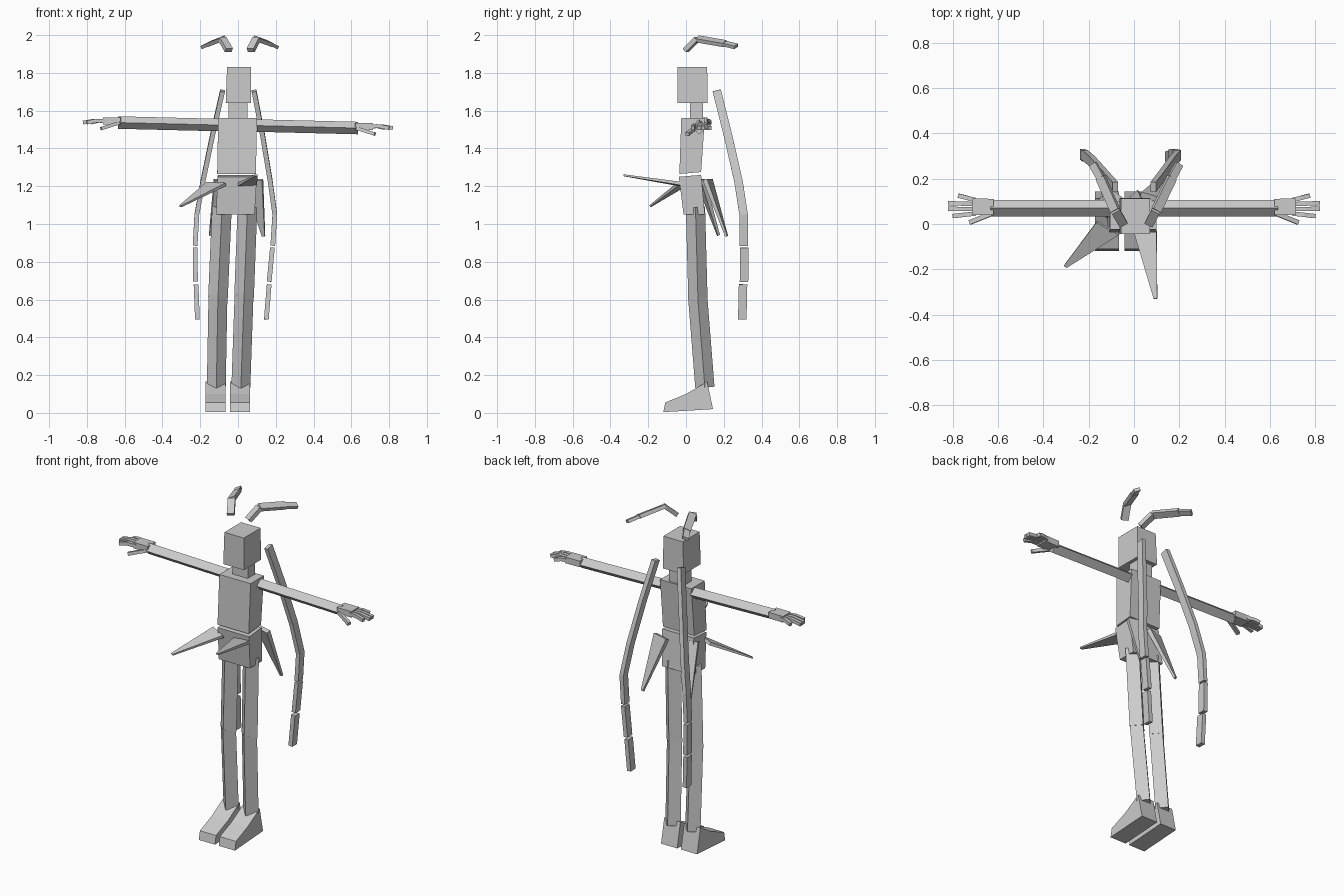
import bpy, bmesh
from mathutils import Vector as V

if "Cube" in bpy.data.objects:
    bpy.data.objects.remove(bpy.data.objects["Cube"])

grey = bpy.data.materials.new("plain grey")
grey.diffuse_color = (0.6, 0.6, 0.6, 1)
grey.use_nodes = True
grey.node_tree.nodes["Principled BSDF"].inputs["Base Color"].default_value = grey.diffuse_color


def loft(name, rings):
    """Skin a list of equal-length rings and cap both ends."""
    bm = bmesh.new()
    vr = [[bm.verts.new(p) for p in r] for r in rings]
    n = len(vr[0])
    for a, b in zip(vr, vr[1:]):
        for i in range(n):
            j = (i + 1) % n
            bm.faces.new((a[i], a[j], b[j], b[i]))
    bm.faces.new(vr[0][::-1])
    bm.faces.new(vr[-1])
    bmesh.ops.recalc_face_normals(bm, faces=bm.faces)
    me = bpy.data.meshes.new(name)
    bm.to_mesh(me)
    bm.free()
    me.materials.append(grey)
    ob = bpy.data.objects.new(name, me)
    bpy.context.collection.objects.link(ob)
    return ob


def rect(x0, x1, y0, y1, z, dz=0):
    """Level rectangle; dz lifts its back edge."""
    return [(x0, y0, z), (x1, y0, z), (x1, y1, z + dz), (x0, y1, z + dz)]


def bar(name, path, w, h, side, diamond=False):
    """Four-sided bar along a path; w is measured along the side direction."""
    path = [V(p) for p in path]
    rings = []
    for i, p in enumerate(path):
        t = (path[min(i + 1, len(path) - 1)] - path[max(i - 1, 0)]).normalized()
        s = V(side)
        s = (s - t * s.dot(t)).normalized() * w / 2
        u = t.cross(s).normalized() * h / 2
        rings.append([p + s, p + u, p - s, p - u] if diamond
                     else [p + s + u, p - s + u, p - s - u, p + s - u])
    return loft(name, rings)


# Head, neck and torso
loft("head", [rect(-.065, .07, -.045, .115, 1.64), rect(-.058, .07, -.045, .112, 1.83)])
loft("neck", [rect(-.05, .05, .02, .09, 1.55), rect(-.05, .05, .02, .09, 1.64)])
loft("chest", [rect(-.11, .095, -.035, .08, 1.265, .01), rect(-.105, .10, -.025, .10, 1.56)])
loft("pelvis", [rect(-.117, .088, -.013, .10, 1.05), rect(-.107, .10, -.038, .08, 1.25, .01)])

# Arms and hands: (side, shoulder height, wrist height)
for tag, s, za, zb in (("left", -1, 1.524, 1.537), ("right", 1, 1.521, 1.508)):
    bar(tag + "_arm", [(s * .10, .07, za), (s * .635, .07, zb)], .072, .066, (0, 1, 0), True)
    zp = zb + .008
    bar(tag + "_palm", [(s * .62, .075, zp), (s * .715, .077, zp)], .072, .036, (0, 1, 0))
    fingers = [("index", .70, .046, .80, .035), ("middle", .70, .066, .82, .067),
               ("ring", .70, .088, .82, .092), ("little", .70, .106, .775, .125)]
    for nm, xa, ya, xb, yb in fingers:
        bar(f"{tag}_{nm}_finger", [(s * xa, ya, zp), ((s * (xa + xb) / 2), (ya + yb) / 2, zp + .002),
                                   (s * xb, yb, zp - .008)], .019, .02, (0, 1, 0))
    bar(tag + "_thumb", [(s * .63, .045, zp - .01), (s * .725, .007, zp - .04)],
        .02, .018, (0, 1, 0))

# Legs and feet: hip, knee, ankle and foot centres in x
for tag, hip, knee, ankle, foot in (("left", -.085, -.106, -.115, -.12),
                                    ("right", .05, .032, .015, .011)):
    bar(tag + "_thigh", [(hip, .05, 1.09), (knee, .063, .61)], .104, .102, (1, 0, 0), True)
    bar(tag + "_shin", [(knee, .061, .625), (ankle, .10, .135)], .1, .102, (1, 0, 0), True)
    profile = [(-.12, .004), (-.11, .055), (0, .10), (.112, .165), (.143, .02)]
    loft(tag + "_foot", [[(foot + d, y, z) for y, z in profile] for d in (-.053, .053)])

# Long trailing strips behind the body
strips = {
    "left": [[(-.082, .163, 1.705), (-.135, .222, 1.47), (-.185, .277, 1.23),
              (-.218, .305, 1.05), (-.227, .306, .885)],
             [(-.227, .309, .875), (-.225, .307, .695)],
             [(-.222, .302, .68), (-.215, .298, .495)]],
    "right": [[(.085, .163, 1.705), (.13, .222, 1.47), (.17, .277, 1.23),
               (.195, .305, 1.05), (.184, .306, .885)],
              [(.182, .309, .875), (.165, .307, .695)],
              [(.165, .302, .68), (.15, .298, .495)]]}
for tag, pieces in strips.items():
    for i, path in enumerate(pieces):
        bar(f"{tag}_strip_{i + 1}", path, .025, .045, (1, 0, 0))

# Bent feelers floating above the head
for tag, path in (("left", [(-.048, 0, 1.92), (-.083, .06, 1.98), (-.148, .205, 1.955), (-.182, .265, 1.94)]),
                  ("right", [(.067, 0, 1.92), (.098, .06, 1.98), (.168, .205, 1.955), (.2, .265, 1.94)])):
    s = -1 if tag == "left" else 1
    bar(tag + "_feeler_base", path[:2], .04, .025, (1, -s * .45, 0))
    bar(tag + "_feeler_middle", path[1:3], .042, .022, (1, -s * .45, -s * .5))
    bar(tag + "_feeler_tip", path[2:], .035, .018, (1, -s * .45, -s * .5))


# Pointed skirt panels: two base corners and a tip
def panel(name, a, b, tip, thick=.018):
    a, b, tip = V(a), V(b), V(tip)
    n = (b - a).cross(tip - a).normalized() * thick / 2
    e = (b - a).normalized() * .008
    loft(name, [[a + n, b + n, b - n, a - n],
                [tip - e + n * .5, tip + e + n * .5, tip + e - n * .5, tip - e - n * .5]])


panel("front_left_panel", (-.165, .01, 1.215), (-.065, -.045, 1.21), (-.303, -.188, 1.095))
panel("front_right_panel", (0, -.04, 1.21), (.10, -.03, 1.215), (.095, -.33, 1.258))
panel("back_left_panel", (-.125, .06, 1.235), (-.025, .09, 1.235), (-.145, .172, .94), .025)
panel("back_right_panel", (.03, .13, 1.235), (.13, .10, 1.235), (.135, .215, .935), .025)
